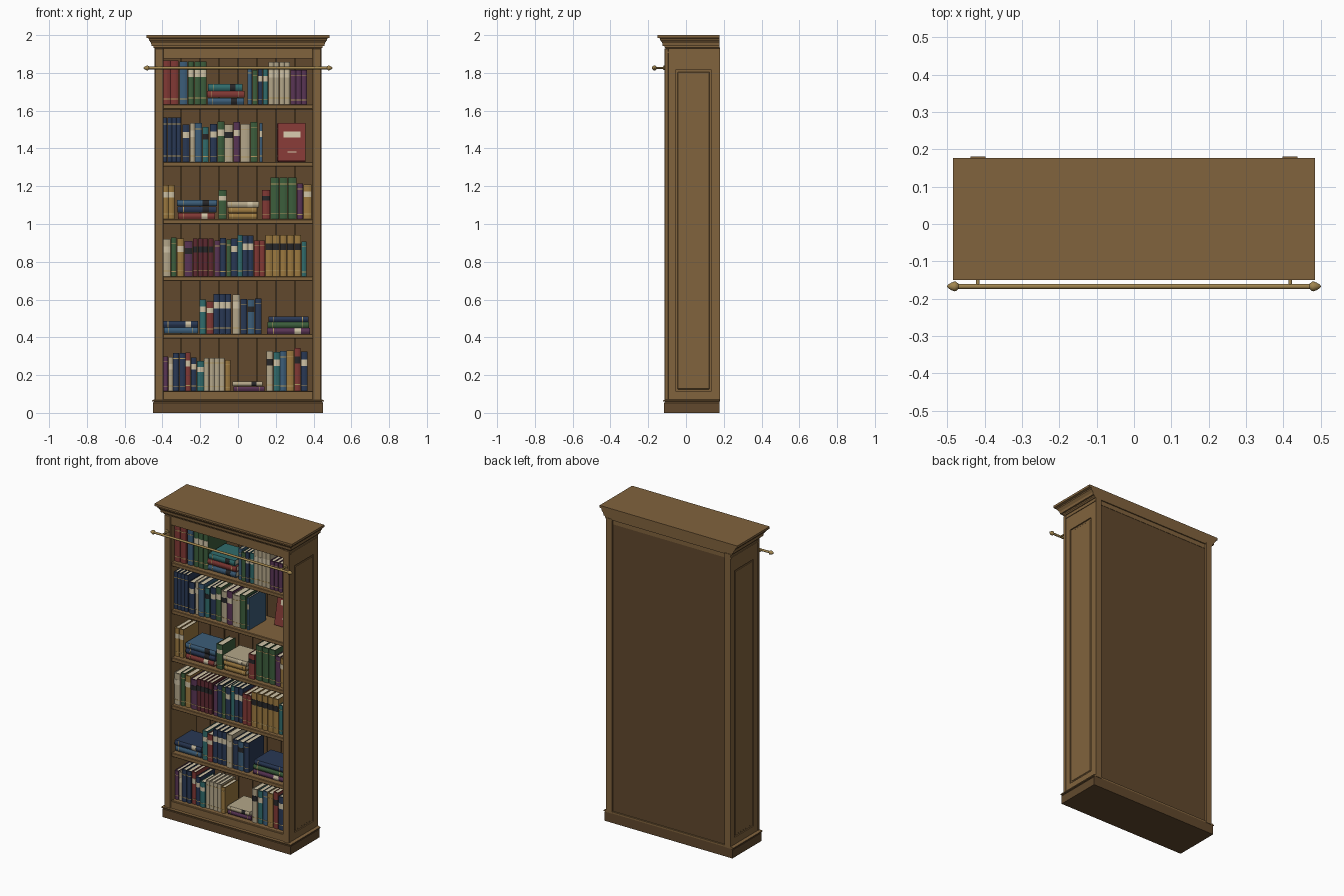
import bpy, bmesh, math, random
from mathutils import Matrix

if "Cube" in bpy.data.objects:
    bpy.data.objects.remove(bpy.data.objects["Cube"])
random.seed(4)


def mat(name, r, g, b):
    m = bpy.data.materials.new(name)
    m.diffuse_color = (r, g, b, 1)
    m.use_nodes = True
    m.node_tree.nodes["Principled BSDF"].inputs["Base Color"].default_value = m.diffuse_color
    return m


WOOD = mat("wood", 0.22, 0.125, 0.047)
DARK = mat("dark_wood", 0.12, 0.066, 0.026)
BRASS = mat("brass", 0.36, 0.24, 0.08)
PAGES = mat("pages", 0.62, 0.54, 0.38)
GOLD = mat("gilt", 0.45, 0.32, 0.12)
BLACK = mat("black_label", 0.02, 0.02, 0.022)
COVER = dict(
    red=mat("cover_red", .22, .04, .035), maroon=mat("cover_maroon", .11, .022, .03),
    blue=mat("cover_blue", .045, .11, .19), navy=mat("cover_navy", .022, .04, .09),
    green=mat("cover_green", .045, .11, .045), teal=mat("cover_teal", .03, .15, .15),
    cream=mat("cover_cream", .45, .38, .25), purple=mat("cover_purple", .10, .035, .09),
    ochre=mat("cover_ochre", .33, .19, .05))


def finish(name, bm, mats, smooth=False):
    bmesh.ops.recalc_face_normals(bm, faces=bm.faces)
    me = bpy.data.meshes.new(name)
    bm.to_mesh(me)
    bm.free()
    for m in mats:
        me.materials.append(m)
    ob = bpy.data.objects.new(name, me)
    bpy.context.collection.objects.link(ob)
    if smooth:
        bpy.context.view_layer.objects.active = ob
        ob.select_set(True)
        bpy.ops.object.shade_smooth_by_angle(angle=math.radians(40))
        ob.select_set(False)
    return ob


def prism(bm, pts, z0, z1, mi=0):
    lo = [bm.verts.new((x, y, z0)) for x, y in pts]
    hi = [bm.verts.new((x, y, z1)) for x, y in pts]
    n = len(pts)
    faces = [bm.faces.new(lo[::-1]), bm.faces.new(hi)]
    faces += [bm.faces.new((lo[i], lo[(i + 1) % n], hi[(i + 1) % n], hi[i])) for i in range(n)]
    for f in faces:
        f.material_index = mi


def rect(x0, x1, y0, y1):
    return [(x0, y0), (x1, y0), (x1, y1), (x0, y1)]


def box(name, x0, x1, y0, y1, z0, z1, m=WOOD, bevel=0.0, mirror=False):
    bm = bmesh.new()
    prism(bm, rect(x0, x1, y0, y1), z0, z1)
    ob = finish(name, bm, [m])
    if bevel:
        b = ob.modifiers.new("bevel", "BEVEL")
        b.width, b.segments = bevel, 1
    if mirror:
        ob.modifiers.new("mirror", "MIRROR")
    return ob


def loft(name, rows, m, smooth=False, mtx=Matrix()):
    bm = bmesh.new()
    rows = [[bm.verts.new(p) for p in row] for row in rows]
    n = len(rows[0])
    for a, b in zip(rows, rows[1:]):
        for i in range(n):
            bm.faces.new((a[i], a[(i + 1) % n], b[(i + 1) % n], b[i]))
    bm.faces.new(rows[0])
    bm.faces.new(rows[-1])
    bm.transform(mtx)
    return finish(name, bm, [m], smooth)


def moulding(name, prof, m):     # mitred (overhang, z) profile, flush at the back
    loft(name, [[(x, y, z) for x, y in rect(-.44 - o, .44 + o, -.105 - o, .177)] for o, z in prof], m)


def lathe(name, prof, mtx, n=16):
    ang = [2 * math.pi * i / n for i in range(n)]
    loft(name, [[(r * math.cos(a), r * math.sin(a), h) for a in ang] for r, h in prof], BRASS, True, mtx)


# plinth and cornice
moulding("plinth", [(.011, 0), (.011, .052), (.005, .060)], DARK)
moulding("plinth_bead", [(.016, .060), (.016, .066), (.003, .071)], WOOD)
moulding("cornice", [(.002, 1.928), (.008, 1.935), (.008, 1.943), (.018, 1.943), (.020, 1.958),
                     (.032, 1.974), (.032, 1.982), (.045, 1.986), (.045, 2.0)], WOOD)

# carcass sides with framed panels, and front stiles
box("side_board", .397, .430, -.095, .18, .06, 1.935, mirror=True)
for y0, y1 in ((-.095, -.055), (.135, .18)):
    box("side_frame_stile", .428, .438, y0, y1, .06, 1.935, mirror=True)
for z0, z1 in ((.06, .115), (1.815, 1.935)):
    box("side_frame_rail", .428, .438, -.055, .135, z0, z1, mirror=True)
box("side_panel", .428, .434, -.045, .125, .125, 1.805, bevel=.003, mirror=True)
box("side_bead", .43, .442, -.1, .175, 1.905, 1.913, mirror=True)
box("front_stile", .395, .441, -.114, -.092, .065, 1.93, bevel=.003, mirror=True)

# rails, shelves, back
for z0, z1 in ((.065, .113), (1.875, 1.93)):
    box("front_rail", -.395, .395, -.111, -.092, z0, z1)
SHELF = [.115 + .3035 * i for i in range(6)]
for z in SHELF:
    box("shelf", -.398, .398, -.102, .15, z - .025, z, bevel=.003)
box("carcass_top", -.4, .4, -.1, .17, 1.9, 1.93)
for i in range(8):
    box("back_plank", -.398 + .1 * i, -.302 + .1 * i, .15, .162, .07, 1.92, DARK)
box("back_panel", -.4, .4, .16, .168, .06, 1.935, DARK)

# brass rail with pointed finials
RY, RZ = -.167, 1.826
HALF = [(.007, 0), (.007, .470), (.0125, .476), (.013, .481), (.010, .489), (.005, .497), (.001, .5)]
for s in (-1, 1):
    lathe("rail_half", HALF, Matrix.Translation((0, RY, RZ)) @ Matrix.Rotation(s * math.pi / 2, 4, "Y"))
    lathe("rail_bracket", [(.005, 0), (.005, .046), (.012, .048), (.012, .054)],
          Matrix.Translation((s * .418, RY, RZ)) @ Matrix.Rotation(-math.pi / 2, 4, "X"))


# books: spine at local y=0, boards run back along +y, height along z
def book(t, d, h, col, mtx, style, cover_label=False):
    bm = bmesh.new()
    w, c = t / 2, min(.003, t * .15)
    bulge = min(.006, t * .2)
    arc = [(-w + t * i / 6, -bulge * math.sin(math.pi * i / 6)) for i in range(7)]
    prism(bm, arc + [(w, .004), (-w, .004)], 0, h)                     # rounded spine
    for x in (-w, w - c):
        prism(bm, rect(x, x + c, .003, d), 0, h)                       # boards
    prism(bm, rect(-w + c, w - c, .003, d - .005), .004, h - .004, 1)  # page block
    label = [1, 2, 1, 3, 2][style]
    for a, b, mi in [(.64, .80, label), (.14, .16, 2)] if label != 2 else [(.12, .14, 2), (.84, .86, 2)]:
        prism(bm, [(x, y - .0012) for x, y in arc] + [(w, .002), (-w, .002)], a * h, b * h, mi)
    if cover_label:
        prism(bm, rect(w, w + .001, d * .2, d * .82), h * .62, h * .78, 1)
        prism(bm, rect(w, w + .001, d * .35, d * .68), h * .22, h * .25, 1)
    bm.transform(mtx)
    finish("book", bm, [COVER[col], PAGES, GOLD, BLACK])


def row(shelf, x0, x1, height, colours):
    """Fill a span with upright books; neighbours of one colour form a matching set."""
    names, sizes = colours.split(), []
    for i, n in enumerate(names):
        same = i and names[i - 1] == n
        sizes.append(sizes[-1] if same else (random.uniform(.8, 1.2), random.uniform(.92, 1.08),
                                             random.uniform(-.005, .005), random.randrange(5)))
    unit = (x1 - x0) / sum(s[0] for s in sizes)
    x = x0
    for n, (w, k, dy, style) in zip(names, sizes):
        t, h = w * unit, height * (k if len(set(names)) > 1 else 1)
        book(t * .95, max(.13, min(.19, h * .82)), h, n,
             Matrix.Translation((x + t / 2, -.07 + dy, SHELF[shelf])), style)
        x += t


def stack(shelf, x0, x1, thick, colours):
    """Lying books, listed from the bottom, with the spines to the front."""
    for i, n in enumerate(colours.split()):
        a, b = x0 + random.uniform(0, .012), x1 - random.uniform(0, .012)
        book(thick * .97, .165, b - a, n, Matrix.Translation((a, -.065, SHELF[shelf] + thick * (i + .5)))
             @ Matrix.Rotation(math.pi / 2, 4, "Y"), random.choice((0, 1, 3)))


row(0, -.395, -.25, .195, "purple cream navy navy red")
row(0, -.25, -.18, .168, "navy teal")
row(0, -.18, -.07, .175, "cream cream cream cream")
row(0, -.07, -.04, .165, "ochre")
stack(0, -.035, .14, .026, "purple cream")
row(0, .15, .37, .215, "cream teal blue ochre red navy")
stack(1, -.40, -.21, .034, "blue navy")
row(1, -.205, -.13, .18, "teal red")
row(1, -.13, -.035, .21, "navy navy navy")
row(1, -.03, .125, .195, "cream navy blue navy")
stack(1, .15, .38, .031, "purple green navy")
row(2, -.40, -.24, .20, "cream green ochre purple")
row(2, -.24, -.13, .20, "maroon maroon maroon maroon")
row(2, -.125, .145, .205, "purple navy green navy teal navy navy red red")
row(2, .145, .335, .22, "ochre ochre ochre ochre ochre")
row(2, .335, .362, .185, "teal")
row(3, -.40, -.335, .18, "ochre ochre")
stack(3, -.33, -.11, .034, "red navy blue")
row(3, -.105, -.06, .155, "green")
stack(3, -.06, .11, .031, "ochre ochre cream")
row(3, .125, .17, .155, "red")
row(3, .172, .31, .22, "green green green")
row(3, .312, .39, .185, "purple ochre")
row(4, -.40, -.30, .235, "navy navy navy navy")
row(4, -.295, -.155, .195, "navy cream blue teal")
row(4, -.15, .105, .2, "navy green cream purple cream green")
row(4, .113, .13, .205, "blue")
row(5, -.40, -.315, .232, "red red")
row(5, -.31, -.267, .228, "blue")
row(5, -.265, -.165, .227, "green green green")
stack(5, -.165, .035, .036, "blue red teal")
row(5, .05, .16, .185, "blue green navy teal")
row(5, .162, .275, .225, "cream cream cream cream")
row(5, .278, .365, .182, "purple purple purple")

# face-out display book leaning on the back
book(.028, .145, .203, "red", Matrix.Translation((.212, .075, SHELF[4] + .003)) @ Matrix.Rotation(-.2, 4, "X")
     @ Matrix.Rotation(-math.pi / 2, 4, "Z"), 1, True)
